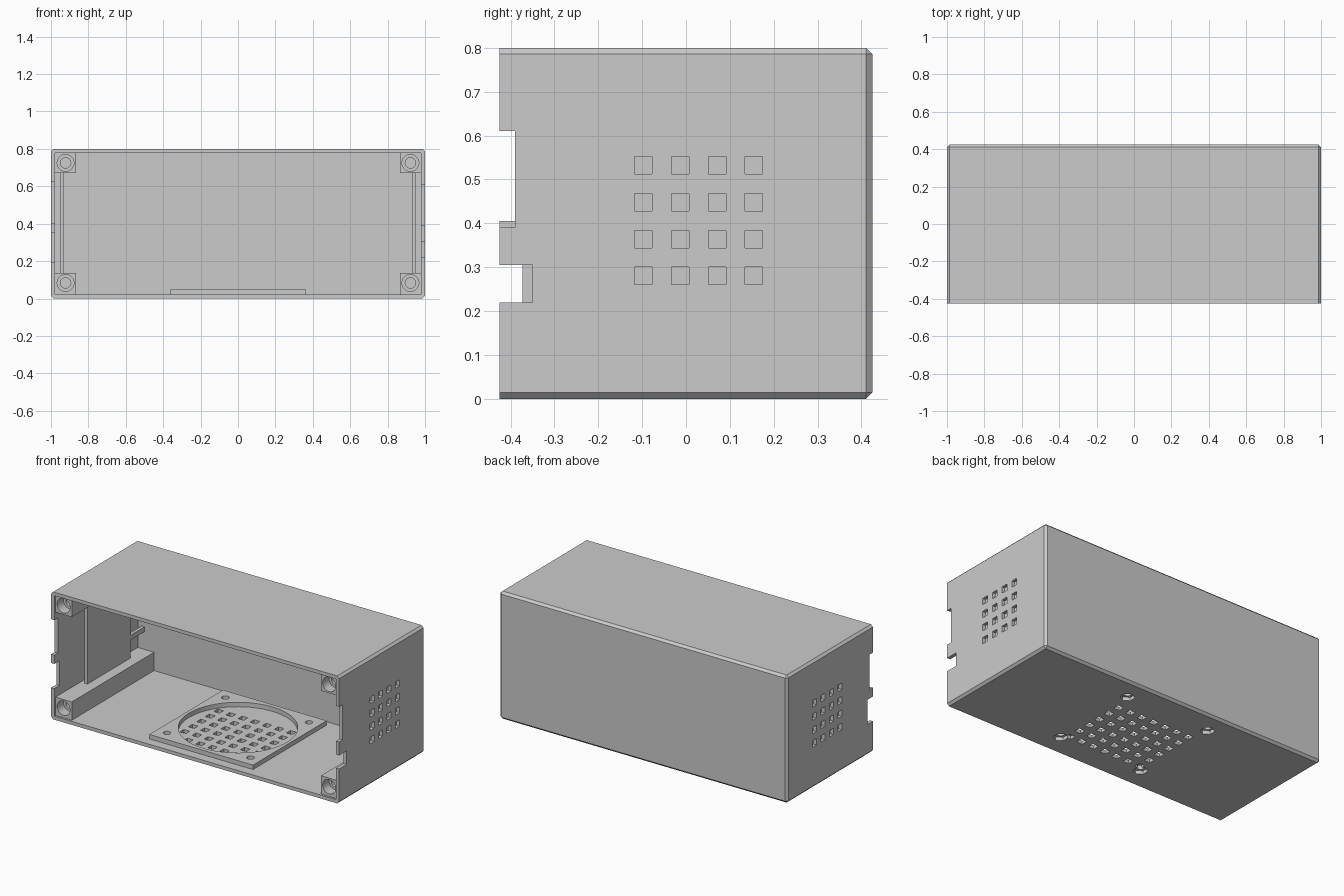
import bpy, math
from mathutils import Vector

if "Cube" in bpy.data.objects:
    bpy.data.objects.remove(bpy.data.objects["Cube"], do_unlink=True)

grey = bpy.data.materials.new("plain_grey")
grey.use_nodes = True
grey.diffuse_color = (0.6, 0.6, 0.6, 1)
grey.node_tree.nodes["Principled BSDF"].inputs["Base Color"].default_value = (0.6, 0.6, 0.6, 1)

DEPTH, HEIGHT, WALL = 0.85, 0.8, 0.022
FRONT, BACK = -DEPTH / 2, DEPTH / 2


def finish(ob, name):
    ob.name = name
    ob.data.materials.clear()
    ob.data.materials.append(grey)
    return ob


def box(name, x, y, z):
    """Box from (min, max) pairs along each axis."""
    low, high = Vector((x[0], y[0], z[0])), Vector((x[1], y[1], z[1]))
    bpy.ops.mesh.primitive_cube_add(size=1, location=(low + high) / 2)
    ob = bpy.context.object
    ob.scale = high - low
    bpy.ops.object.transform_apply(location=True, rotation=True, scale=True)
    return finish(ob, name)


def rod(name, radius, length, centre, sides=32, along_y=False):
    turn = (math.pi / 2, 0, 0) if along_y else (0, 0, 0)
    bpy.ops.mesh.primitive_cylinder_add(vertices=sides, radius=radius, depth=length,
                                        location=centre, rotation=turn)
    bpy.ops.object.transform_apply(location=True, rotation=True, scale=True)
    return finish(bpy.context.object, name)


def apply(ob, mod):
    bpy.ops.object.select_all(action='DESELECT')
    ob.select_set(True)
    bpy.context.view_layer.objects.active = ob
    bpy.ops.object.modifier_apply(modifier=mod.name)


def cut(ob, cutters):
    """Subtract a set of cutters, none touching another, in one go."""
    bpy.ops.object.select_all(action='DESELECT')
    for c in cutters:
        c.select_set(True)
    bpy.context.view_layer.objects.active = cutters[0]
    if len(cutters) > 1:
        bpy.ops.object.join()
    mod = ob.modifiers.new("cut", 'BOOLEAN')
    mod.operation, mod.solver, mod.object = 'DIFFERENCE', 'EXACT', cutters[0]
    apply(ob, mod)
    bpy.data.objects.remove(cutters[0], do_unlink=True)


# Outer shell, chamfered everywhere except around the open front
shell = box("case_shell", (-1, 1), (FRONT, BACK), (0, HEIGHT))
weights = shell.data.attributes.new("bevel_weight_edge", 'FLOAT', 'EDGE')
for e in shell.data.edges:
    on_front = all(shell.data.vertices[v].co.y < 0 for v in e.vertices)
    weights.data[e.index].value = 0.0 if on_front else 1.0
bevel = shell.modifiers.new("chamfer", 'BEVEL')
bevel.limit_method, bevel.width, bevel.segments = 'WEIGHT', 0.014, 1
apply(shell, bevel)
cut(shell, [box("cavity", (WALL - 1, 1 - WALL), (FRONT - 0.1, BACK - WALL),
                (WALL, HEIGHT - WALL))])

# Port notches at the front of each side wall: side, notch depth, z range
notches = []
for side, deep, z in ((1, 0.035, (0.39, 0.61)), (1, 0.075, (0.22, 0.305)),
                      (-1, 0.035, (0.405, 0.625)), (-1, 0.052, (0.195, 0.35))):
    x = sorted((side * 0.95, side * 1.1))
    notches.append(box("notch", x, (FRONT - 0.1, FRONT + deep), z))
cut(shell, notches)

# Square vents in both sides and in the floor
PITCH, HALF = 0.084, 0.02
side_vents, floor_vents = [], []
for i in range(4):
    for j in range(4):
        y, z = -0.097 + i * PITCH, 0.28 + j * PITCH
        for side in (-1, 1):
            x = sorted((side * 0.965, side * 1.1))
            side_vents.append(box("side_vent", x, (y - HALF, y + HALF), (z - HALF, z + HALF)))
cut(shell, side_vents)
for i in range(7):
    for j in range(6):
        x, y = (i - 3) * PITCH, (j - 3) * PITCH
        floor_vents.append(box("floor_vent", (x - HALF, x + HALF), (y - HALF, y + HALF),
                               (-0.1, 0.04)))
cut(shell, floor_vents)

# Hexagonal nut pockets under the fan mount
corners = [(sx * 0.29, sy * 0.29) for sx in (-1, 1) for sy in (-1, 1)]
cut(shell, [rod("nut_pocket", 0.042, 0.14, (x, y, -0.04), sides=6) for x, y in corners])

# Fan mount: square plate with a round opening and screw holes
plate = box("fan_mount", (-0.36, 0.36), (-0.365, 0.365), (WALL, 0.05))
cut(plate, [rod("opening", 0.34, 0.2, (0, 0, 0.04), sides=64)]
    + [rod("screw", 0.022, 0.2, (x, y, 0.04), sides=20) for x, y in corners])

for side, label in ((-1, "right"), (1, "left")):
    # Full-depth corner posts with stepped screw holes
    for level, z, mid in (("lower", (0.018, 0.137), 0.083), ("upper", (0.67, 0.782), 0.725)):
        x = sorted((side * 0.865, side * 0.985))
        post = box(f"{level}_{label}_post", x, (FRONT + 0.012, BACK - 0.018), z)
        for radius, length in ((0.045, 0.15), (0.028, 0.6)):
            cut(post, [rod("bore", radius, length, (side * 0.922, FRONT, mid), along_y=True)])
    # Upright baffle behind the vents, tied to the back wall by two ribs
    x = sorted((side * 0.93, side * 0.95))
    box(f"{label}_baffle", x, (-0.165, 0.26), (0.13, 0.675))
    for z in (0.265, 0.535):
        box(f"{label}_baffle_rib", x, (0.255, BACK - 0.015), (z - 0.015, z + 0.015))
